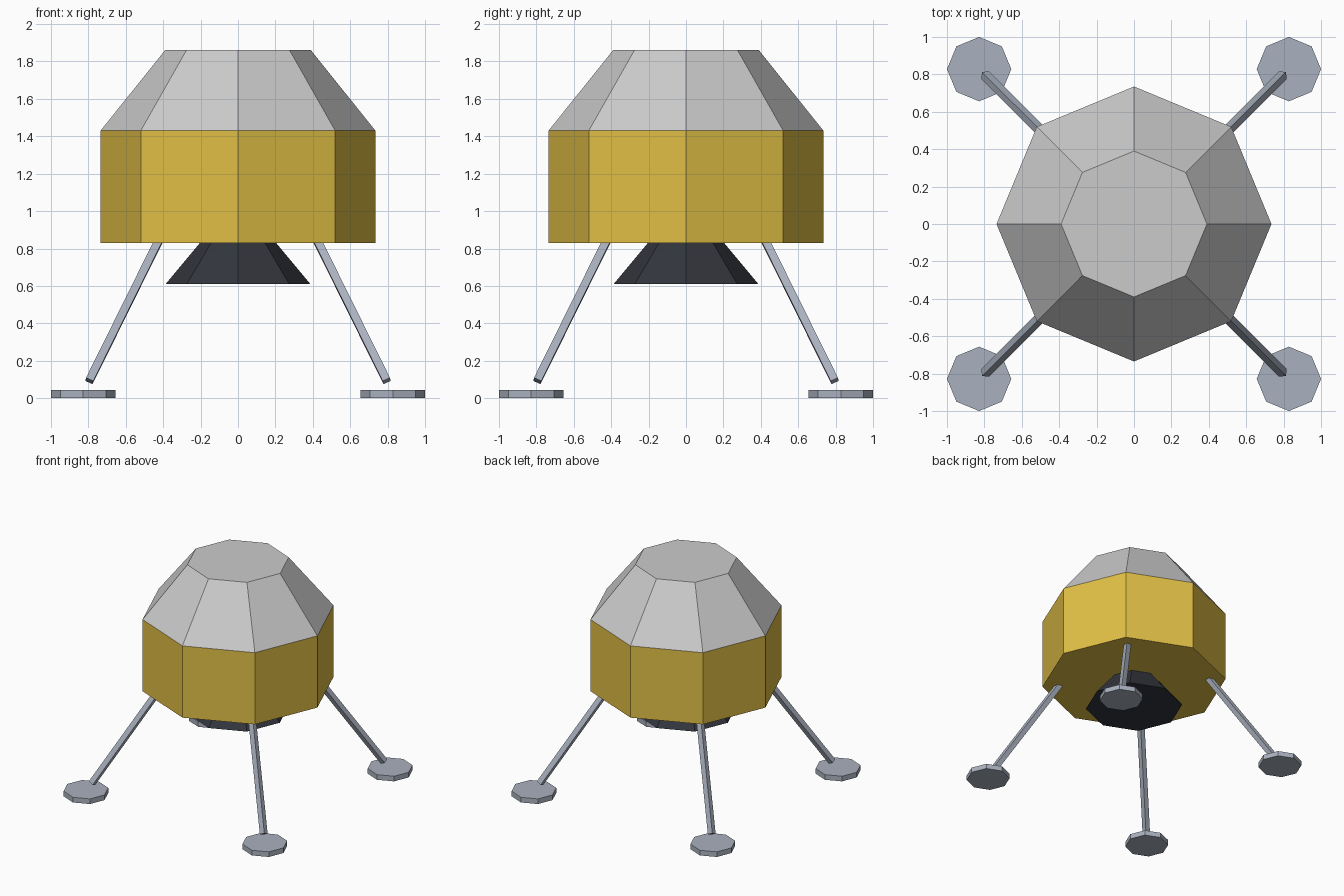
import bpy
import math
from mathutils import Vector

if "Cube" in bpy.data.objects:
    bpy.data.objects.remove(bpy.data.objects["Cube"])


def material(name, rgb):
    mat = bpy.data.materials.new(name)
    mat.diffuse_color = (*rgb, 1.0)
    mat.use_nodes = True
    mat.node_tree.nodes["Principled BSDF"].inputs["Base Color"].default_value = mat.diffuse_color
    return mat


GOLD = material("gold_foil", (0.75, 0.52, 0.06))
WHITE = material("pale_hull", (0.72, 0.72, 0.75))
DARK = material("dark_metal", (0.033, 0.036, 0.047))
STEEL = material("steel", (0.40, 0.44, 0.52))


def frustum(name, a, b, r1, r2, mat, sides=8):
    """Flat-sided frustum running from point a to point b, corners on its local axes."""
    a, b = Vector(a), Vector(b)
    axis = b - a
    bpy.ops.mesh.primitive_cone_add(vertices=sides, radius1=r1, radius2=r2,
                                    depth=axis.length, location=(a + b) / 2)
    obj = bpy.context.object
    if math.hypot(axis.x, axis.y) > 1e-6:
        obj.rotation_euler = axis.to_track_quat('Z', 'Y').to_euler()
    obj.name = name
    obj.data.materials.append(mat)
    return obj


# Descent stage, cabin and engine bell
frustum("descent_stage", (0, 0, 0.83), (0, 0, 1.43), 0.735, 0.735, GOLD)
frustum("cabin", (0, 0, 1.43), (0, 0, 1.86), 0.735, 0.39, WHITE)
frustum("engine_bell", (0, 0, 0.61), (0, 0, 0.87), 0.387, 0.17, DARK)

# Four splayed square struts with octagonal foot pads
for sx, side in ((-1, "left"), (1, "right")):
    for sy, end in ((-1, "front"), (1, "back")):
        frustum(f"{end}_{side}_leg", (0.795 * sx, 0.795 * sy, 0.092),
                (0.41 * sx, 0.41 * sy, 0.87), 0.03, 0.03, STEEL, sides=4)
        x, y = 0.828 * sx, 0.828 * sy
        frustum(f"{end}_{side}_foot_pad", (x, y, 0), (x, y, 0.043),
                0.172, 0.172, STEEL)
